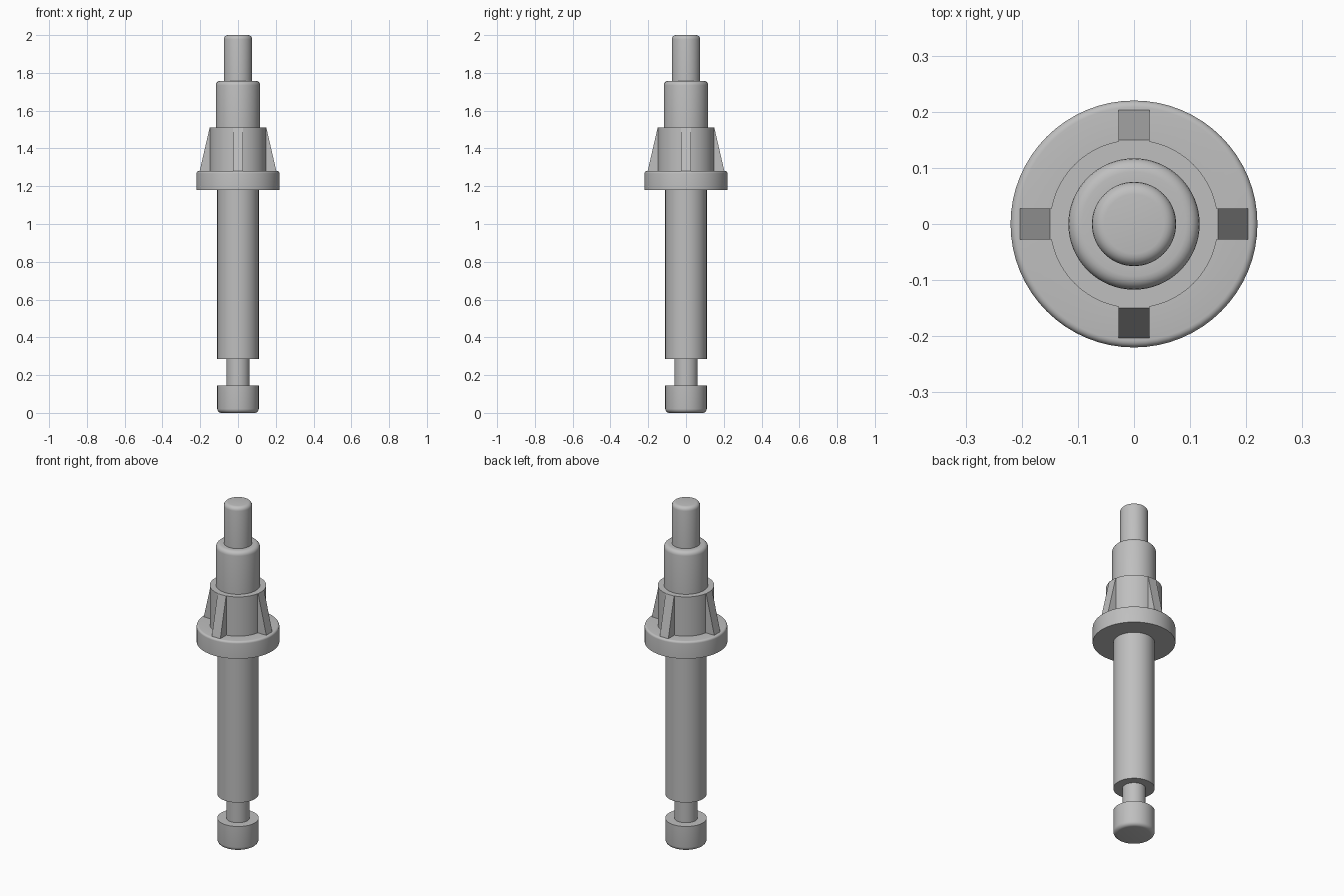
import bpy, bmesh
from math import sin, cos, pi, radians
from mathutils import Matrix

cube = bpy.data.objects.get("Cube")
if cube:
    bpy.data.objects.remove(cube)

SEGMENTS = 64

grey = bpy.data.materials.new("plain_grey")
grey.use_nodes = True
grey.diffuse_color = (0.52, 0.52, 0.52, 1)
grey.node_tree.nodes["Principled BSDF"].inputs["Base Color"].default_value = (0.52, 0.52, 0.52, 1)


def add_object(name, bm):
    mesh = bpy.data.meshes.new(name)
    bm.to_mesh(mesh)
    bm.free()
    mesh.materials.append(grey)
    obj = bpy.data.objects.new(name, mesh)
    bpy.context.collection.objects.link(obj)
    return obj


def fillet(r, z, size, top, steps=5):
    """Quarter-round profile points, listed from bottom to top."""
    pts = []
    for i in range(steps + 1):
        a = pi / 2 * i / steps
        if top:
            pts.append((r - size + size * cos(a), z - size + size * sin(a)))
        else:
            pts.append((r - size + size * sin(a), z + size - size * cos(a)))
    return pts


def lathe(name, profile, cap_bottom=False, cap_top=False):
    """Revolve a bottom-to-top profile of (radius, height) around z."""
    bm = bmesh.new()
    rings = [[bm.verts.new((r * cos(2 * pi * j / SEGMENTS), r * sin(2 * pi * j / SEGMENTS), z))
              for j in range(SEGMENTS)] for r, z in profile]
    for low, high in zip(rings, rings[1:]):
        for j in range(SEGMENTS):
            k = (j + 1) % SEGMENTS
            bm.faces.new((low[j], low[k], high[k], high[j]))
    if cap_bottom:
        bm.faces.new(rings[0][::-1])
    if cap_top:
        bm.faces.new(rings[-1])
    obj = add_object(name, bm)
    bpy.ops.object.select_all(action='DESELECT')
    obj.select_set(True)
    bpy.context.view_layer.objects.active = obj
    bpy.ops.object.shade_smooth_by_angle(angle=radians(30))


# Radii of the stacked sections
NECK, SHAFT, FLANGE, COLLAR, UPPER, TIP = 0.062, 0.11, 0.22, 0.15, 0.117, 0.075
# Heights where the sections meet
FOOT_TOP, NECK_TOP, SHAFT_TOP, FLANGE_TOP, COLLAR_TOP, UPPER_TOP = 0.145, 0.285, 1.18, 1.28, 1.51, 1.758

# Turned sections, each ending on the radius of its neighbour
lathe("foot", fillet(SHAFT, 0, 0.022, False) + [(SHAFT, FOOT_TOP), (NECK, FOOT_TOP)], cap_bottom=True)
lathe("neck", [(NECK, FOOT_TOP), (NECK, NECK_TOP)])
lathe("shaft", [(NECK, NECK_TOP), (SHAFT, NECK_TOP), (SHAFT, SHAFT_TOP)])
lathe("flange", [(SHAFT, SHAFT_TOP), (FLANGE, SHAFT_TOP)]
      + fillet(FLANGE, FLANGE_TOP, 0.012, True) + [(COLLAR, FLANGE_TOP)])
lathe("collar", [(COLLAR, FLANGE_TOP), (COLLAR, COLLAR_TOP), (UPPER, COLLAR_TOP)])
lathe("upper_barrel", [(UPPER, COLLAR_TOP)] + fillet(UPPER, UPPER_TOP, 0.024, True) + [(TIP, UPPER_TOP)])
lathe("tip_pin", [(TIP, UPPER_TOP)] + fillet(TIP, 2, 0.022, True), cap_top=True)

# Four tapered ribs bracing the collar on the flange
for i, side in enumerate(("left", "back", "right", "front")):
    bm = bmesh.new()
    outline = [(0.146, FLANGE_TOP), (0.203, FLANGE_TOP), (COLLAR, COLLAR_TOP), (0.146, COLLAR_TOP)]
    face = bm.faces.new([bm.verts.new((x, -0.0275, z)) for x, z in outline])
    extruded = bmesh.ops.extrude_face_region(bm, geom=[face])["geom"]
    bmesh.ops.translate(bm, vec=(0, 0.055, 0),
                        verts=[v for v in extruded if isinstance(v, bmesh.types.BMVert)])
    bmesh.ops.recalc_face_normals(bm, faces=bm.faces[:])
    bm.transform(Matrix.Rotation(i * pi / 2, 4, 'Z'))
    add_object(side + "_rib", bm)
